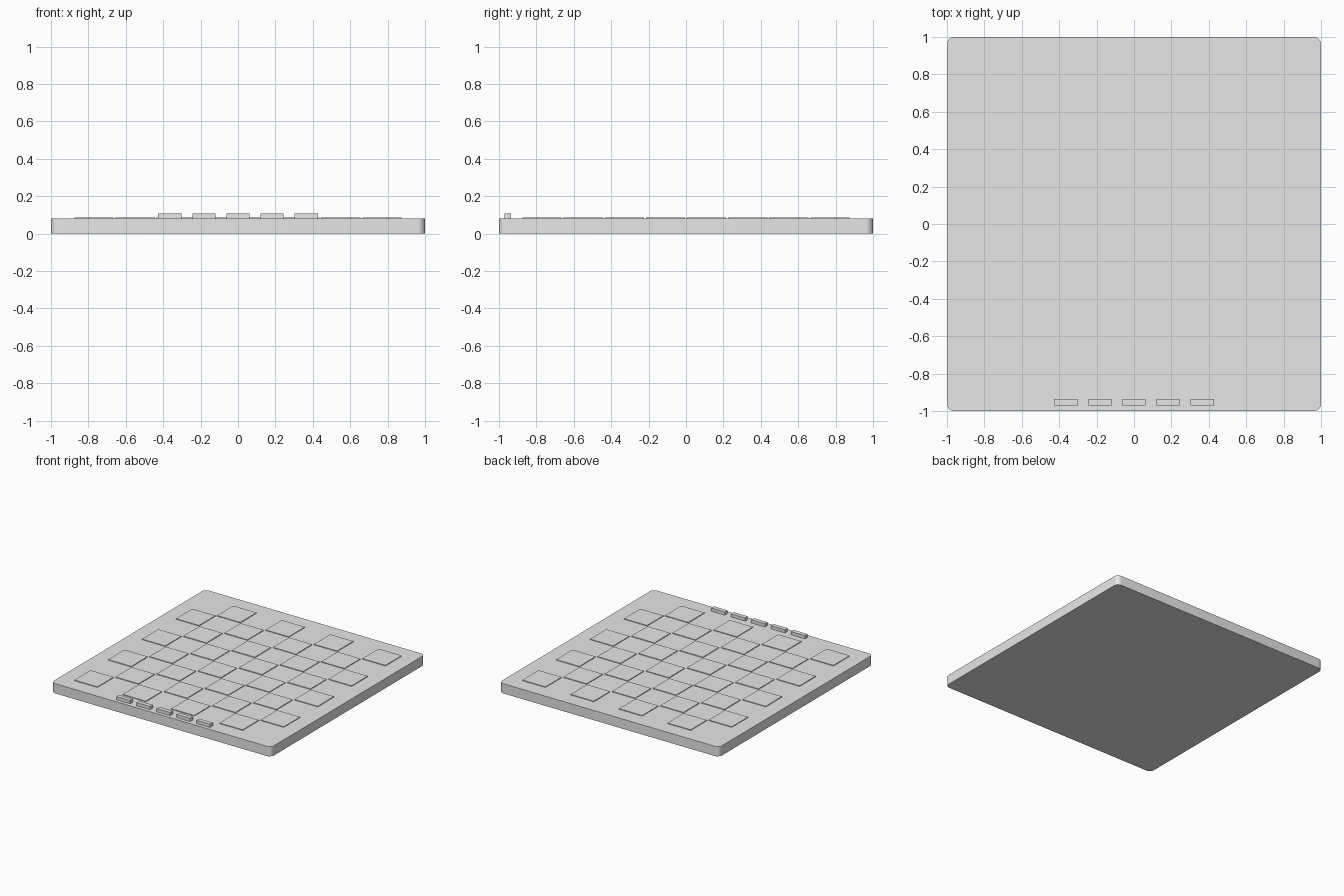
import bpy, bmesh, math

cube = bpy.data.objects.get("Cube")
if cube:
    bpy.data.objects.remove(cube, do_unlink=True)

GREY = (0.8, 0.8, 0.8, 1.0)
grey = bpy.data.materials.new("light grey")
grey.use_nodes = True
grey.diffuse_color = GREY
for node in grey.node_tree.nodes:
    if node.type == 'BSDF_PRINCIPLED':
        node.inputs["Base Color"].default_value = GREY


def box(name, x, y, z0, z1, width, depth, corner=0.0):
    """Box from z0 to z1, with optional rounded upright edges."""
    bm = bmesh.new()
    bmesh.ops.create_cube(bm, size=1)
    for v in bm.verts:
        v.co.x *= width
        v.co.y *= depth
        v.co.z = z1 if v.co.z > 0 else z0
    if corner:
        upright = [e for e in bm.edges
                   if abs(e.verts[0].co.z - e.verts[1].co.z) > (z1 - z0) / 2]
        bmesh.ops.bevel(bm, geom=upright, offset=corner, segments=8,
                        profile=0.5, affect='EDGES')
        for f in bm.faces:
            f.smooth = True
    mesh = bpy.data.meshes.new(name)
    bm.to_mesh(mesh)
    bm.free()
    if corner:
        mesh.set_sharp_from_angle(angle=math.radians(30))
    mesh.materials.append(grey)
    ob = bpy.data.objects.new(name, mesh)
    ob.location = (x, y, 0)
    bpy.context.collection.objects.link(ob)
    return ob


# Board slab with rounded corners
TOP = 0.08
box("board_base", 0, 0, 0, TOP, 2, 2, corner=0.04)

# Raised dark squares of the eight by eight playing field
PITCH = 0.22
for row in range(8):
    for col in range(row % 2, 8, 2):
        box(f"square_{row + 1}_{col + 1}", (col - 3.5) * PITCH, (row - 3.5) * PITCH,
            TOP - 0.01, TOP + 0.006, 0.21, 0.21)

# Row of buttons along the front rim
for i in range(5):
    box(f"button_{i + 1}", (i - 2) * 0.182, -0.953, TOP - 0.01, 0.106, 0.125, 0.035)
